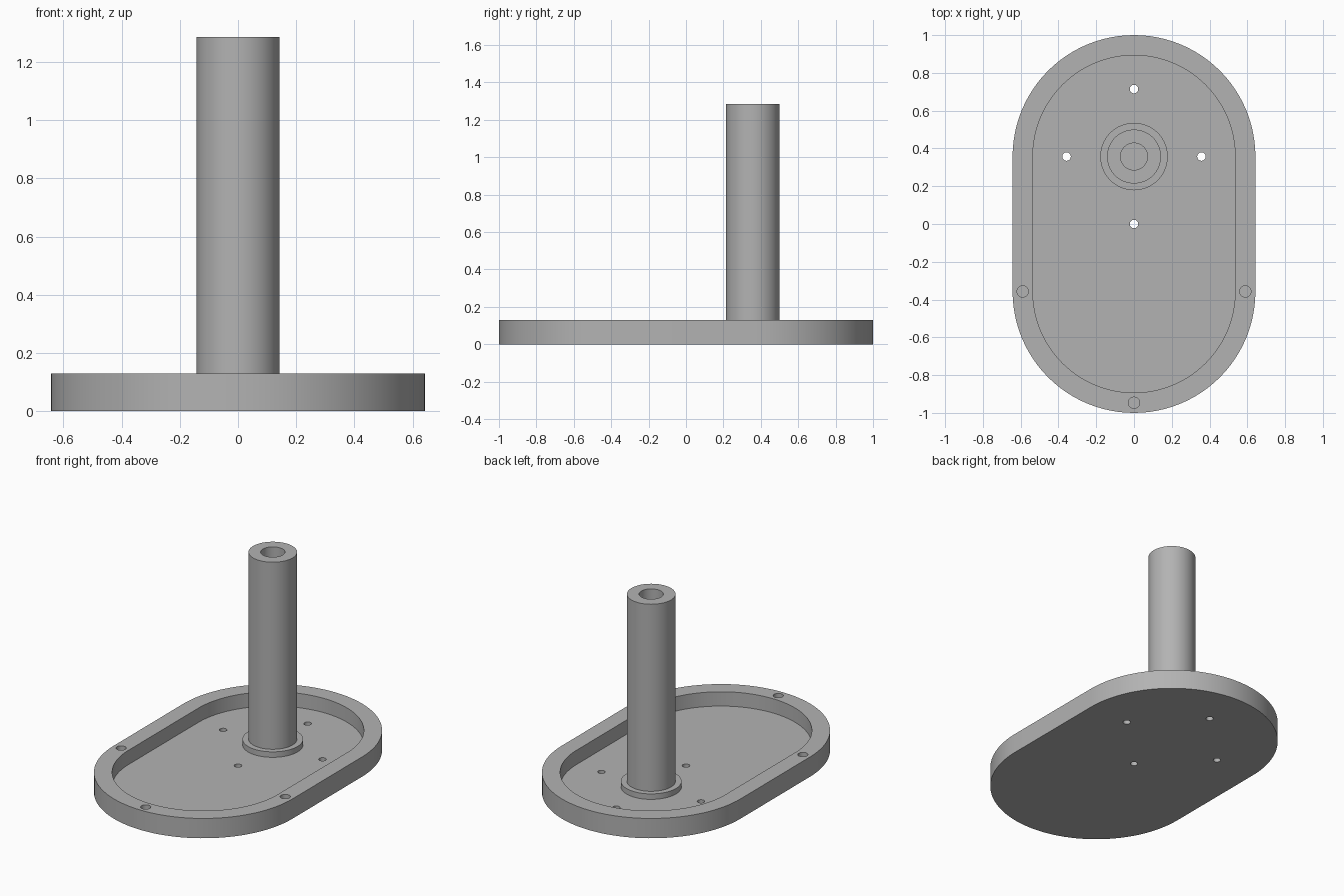
import bpy
import bmesh
from math import cos, sin, pi, radians

cube = bpy.data.objects.get("Cube")
if cube:
    bpy.data.objects.remove(cube)

U = 1 / 28              # design unit
OFFSET = 10 * U         # end arc centres, also the column position
FLOOR, RIM, TOP = U, 3.6 * U, 36 * U
OVER = 0.02             # cutter overshoot

grey = bpy.data.materials.new("Grey")
grey.use_nodes = True
colour = (0.45, 0.45, 0.45, 1)
grey.diffuse_color = colour
grey.node_tree.nodes["Principled BSDF"].inputs["Base Color"].default_value = colour


def prism(name, outline, z0, z1):
    """Solid made by extruding a closed outline from z0 to z1."""
    bm = bmesh.new()
    face = bm.faces.new([bm.verts.new((x, y, z0)) for x, y in outline])
    ext = bmesh.ops.extrude_face_region(bm, geom=[face])
    for v in ext["geom"]:
        if isinstance(v, bmesh.types.BMVert):
            v.co.z = z1
    bmesh.ops.recalc_face_normals(bm, faces=bm.faces)
    mesh = bpy.data.meshes.new(name)
    bm.to_mesh(mesh)
    bm.free()
    mesh.materials.append(grey)
    obj = bpy.data.objects.new(name, mesh)
    bpy.context.collection.objects.link(obj)
    return obj


def circle(x, y, r, n=64):
    return [(x + r * cos(2 * pi * i / n), y + r * sin(2 * pi * i / n)) for i in range(n)]


def stadium(r, n=48):
    half = [(r * cos(pi * i / n), OFFSET + r * sin(pi * i / n)) for i in range(n + 1)]
    return half + [(-x, -y) for x, y in half]


def activate(obj):
    bpy.ops.object.select_all(action="DESELECT")
    obj.select_set(True)
    bpy.context.view_layer.objects.active = obj


def combine(obj, tool, operation):
    """Apply a boolean and discard the helper."""
    mod = obj.modifiers.new("Boolean", "BOOLEAN")
    mod.operation, mod.object, mod.solver = operation, tool, "EXACT"
    activate(obj)
    bpy.ops.object.modifier_apply(modifier=mod.name)
    bpy.data.objects.remove(tool)


# Tray with a recessed floor
tray = prism("base_tray", stadium(18 * U), 0, RIM)
combine(tray, prism("pocket_cutter", stadium(15 * U), FLOOR, RIM + OVER), "DIFFERENCE")

# Four through holes around the column
for x, y in ((-OFFSET, OFFSET), (OFFSET, OFFSET), (0, 0), (0, 2 * OFFSET)):
    combine(tray, prism("hole_cutter", circle(x, y, 0.0225, 32), -OVER, FLOOR + OVER), "DIFFERENCE")

# Three blind screw holes in the rim
for x, y in ((-16.5 * U, -OFFSET), (16.5 * U, -OFFSET), (0, -26.5 * U)):
    combine(tray, prism("screw_cutter", circle(x, y, 0.03, 32), FLOOR, RIM + OVER), "DIFFERENCE")

# Hollow column with a collar at its foot
column = prism("column", circle(0, OFFSET, 4 * U), FLOOR, TOP)
combine(column, prism("collar", circle(0, OFFSET, 5 * U), FLOOR, 2 * U), "UNION")
combine(column, prism("bore_cutter", circle(0, OFFSET, 2 * U), FLOOR - OVER, TOP + OVER), "DIFFERENCE")

for obj in (tray, column):
    activate(obj)
    bpy.ops.object.shade_smooth_by_angle(angle=radians(30))
